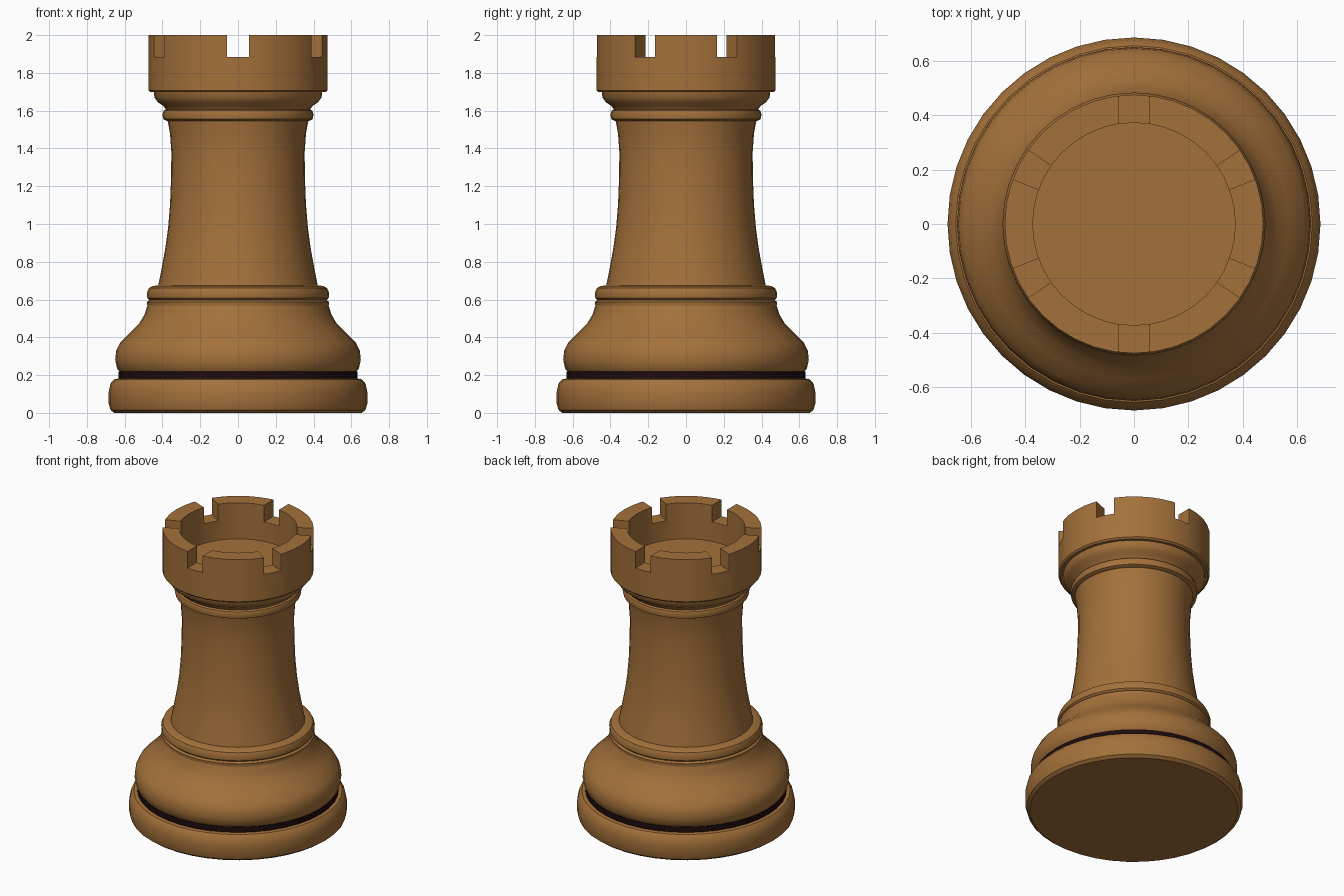
import bpy, bmesh, math
from mathutils import Matrix, Vector

cube = bpy.data.objects.get("Cube")
if cube:
    bpy.data.objects.remove(cube, do_unlink=True)

SEGMENTS = 40


def material(name, color):
    mat = bpy.data.materials.new(name)
    mat.use_nodes = True
    mat.diffuse_color = color
    bsdf = next(n for n in mat.node_tree.nodes if n.type == 'BSDF_PRINCIPLED')
    bsdf.inputs["Base Color"].default_value = color
    bsdf.inputs["Roughness"].default_value = 0.6
    return mat


wood = material("warm wood", (0.37, 0.165, 0.043, 1))
dark = material("dark groove", (0.012, 0.003, 0.004, 1))


def add_object(name, bm, mat):
    bmesh.ops.recalc_face_normals(bm, faces=bm.faces)
    mesh = bpy.data.meshes.new(name)
    bm.to_mesh(mesh)
    bm.free()
    obj = bpy.data.objects.new(name, mesh)
    bpy.context.collection.objects.link(obj)
    mesh.materials.append(mat)
    return obj


def smooth(obj, degrees=35):
    bpy.ops.object.select_all(action='DESELECT')
    obj.select_set(True)
    bpy.context.view_layer.objects.active = obj
    bpy.ops.object.shade_smooth_by_angle(angle=math.radians(degrees))


def lathe(name, profile, mat):
    """Spin (radius, height) points round z, closing both ends on the axis."""
    pts = [(0, profile[0][1])] + profile
    if profile[-1][0] > 0:
        pts.append((0, profile[-1][1]))
    bm = bmesh.new()
    verts = [bm.verts.new((r, 0, z)) for r, z in pts]
    edges = [bm.edges.new(pair) for pair in zip(verts, verts[1:])]
    bmesh.ops.spin(bm, geom=verts + edges, cent=(0, 0, 0), axis=(0, 0, 1),
                   angle=math.tau, steps=SEGMENTS, use_duplicate=False)
    bmesh.ops.remove_doubles(bm, verts=bm.verts, dist=0.0005)
    return add_object(name, bm, mat)


# Foot, groove and swelling base
foot = lathe("foot", [(0.655, 0), (0.675, 0.015), (0.685, 0.05), (0.685, 0.11),
                      (0.675, 0.155), (0.655, 0.178), (0.63, 0.182)], wood)
groove = lathe("groove_band", [(0.632, 0.178), (0.632, 0.22)], dark)
base = lathe("base_bell", [(0.625, 0.216), (0.64, 0.235), (0.65, 0.28), (0.645, 0.33),
                           (0.625, 0.37), (0.57, 0.425), (0.525, 0.47),
                           (0.495, 0.52), (0.48, 0.568)], wood)

# Lower ring above the base
ring = lathe("lower_ring", [(0.465, 0.563), (0.48, 0.567), (0.482, 0.588), (0.468, 0.597),
                            (0.48, 0.608), (0.483, 0.635), (0.472, 0.66),
                            (0.45, 0.672), (0.42, 0.675)], wood)

# Tapered tower
tower = lathe("tower", [(0.425, 0.66), (0.405, 0.76), (0.385, 0.87), (0.37, 0.98),
                        (0.36, 1.1), (0.354, 1.25), (0.353, 1.38), (0.36, 1.48),
                        (0.375, 1.56)], wood)

# Upper collar under the crown
collar = lathe("upper_collar", [(0.375, 1.545), (0.395, 1.555), (0.4, 1.58), (0.393, 1.6),
                                (0.382, 1.607), (0.395, 1.625), (0.425, 1.645),
                                (0.442, 1.67), (0.447, 1.705)], wood)

# Hollow crown
crown = lathe("crown", [(0.465, 1.698), (0.475, 1.708), (0.475, 2), (0.372, 2),
                        (0.372, 1.75)], wood)

# Six slightly flared notches cut through the rim
cutters = bmesh.new()
for side in (0, 180):
    for angle in (-27.5, 27.5, 90):
        flare = 0.0 if angle == 90 else 0.012
        new = bmesh.ops.create_cube(cutters, size=1)["verts"]
        for v in new:
            half = 0.057 + (flare if v.co.x > 0 else -flare)
            v.co = Vector((0.44 + v.co.x * 0.24, math.copysign(half, v.co.y),
                           1.985 + v.co.z * 0.2))
        bmesh.ops.rotate(cutters, verts=new, cent=(0, 0, 0),
                         matrix=Matrix.Rotation(math.radians(angle + side), 3, 'Z'))
notches = add_object("notch_cutters", cutters, wood)
notches.hide_render = True
notches.hide_set(True)
cut = crown.modifiers.new("notches", 'BOOLEAN')
cut.operation = 'DIFFERENCE'
cut.solver = 'EXACT'
cut.object = notches
bpy.context.view_layer.objects.active = crown
bpy.ops.object.modifier_apply(modifier=cut.name)
bpy.data.objects.remove(notches, do_unlink=True)

for part in (foot, groove, base, ring, tower, collar, crown):
    smooth(part)
